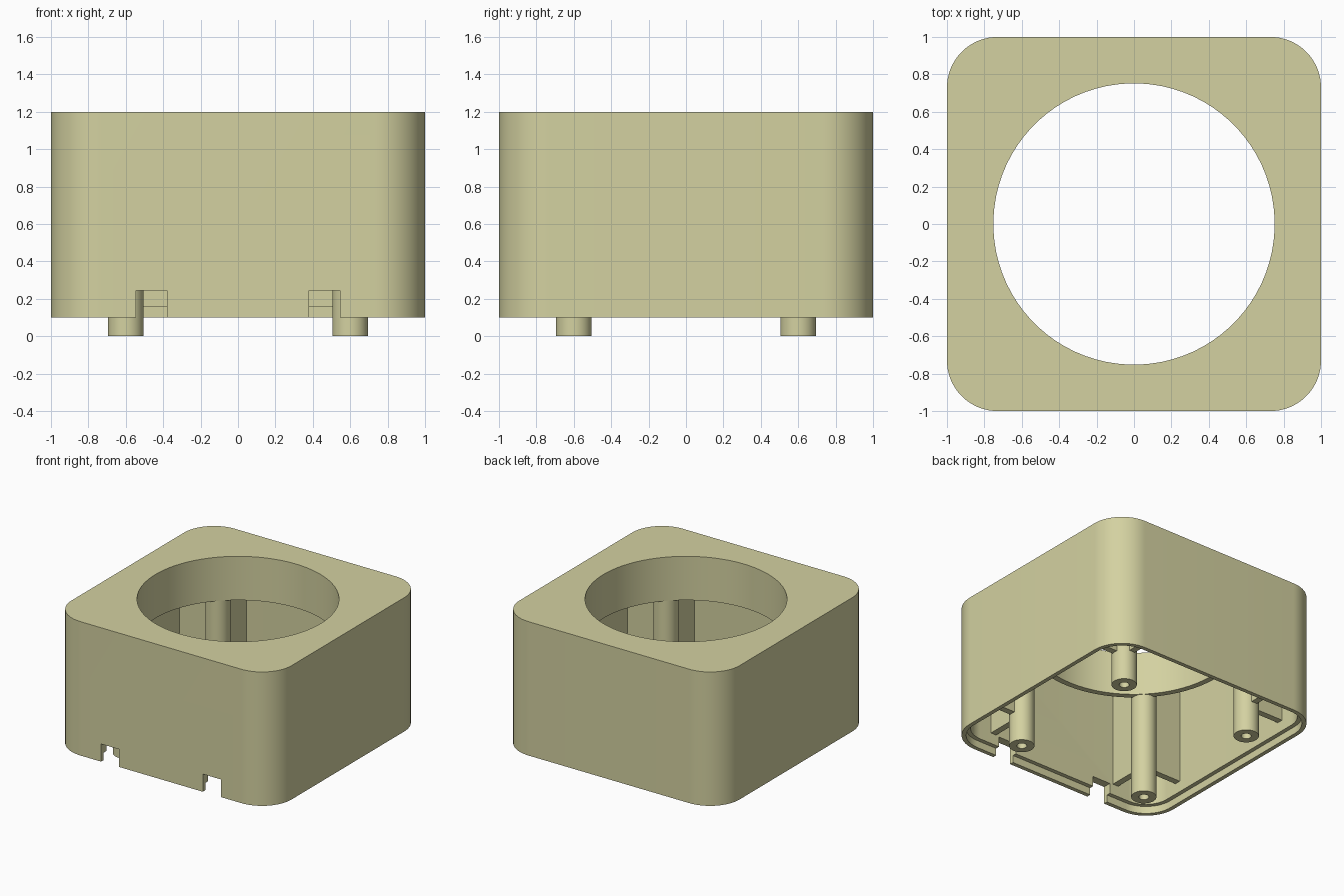
import bpy, bmesh, math

if "Cube" in bpy.data.objects:
    bpy.data.objects.remove(bpy.data.objects["Cube"])

mat = bpy.data.materials.new("pale_khaki")
mat.diffuse_color = (0.655, 0.64, 0.355, 1)
mat.use_nodes = True
mat.node_tree.nodes["Principled BSDF"].inputs["Base Color"].default_value = mat.diffuse_color
Q = 20  # points per quarter turn


def rounded_square(half, r, z):
    pts = []
    for k in range(4):
        mid = math.radians(45 + 90 * k)
        cx = math.copysign(half - r, math.cos(mid))
        cy = math.copysign(half - r, math.sin(mid))
        for i in range(Q):
            a = math.radians(90 * (k + i / (Q - 1)))
            pts.append((cx + r * math.cos(a), cy + r * math.sin(a), z))
    return pts


def circle(r, z):
    return [(r * math.cos(a), r * math.sin(a), z)
            for a in (math.radians(90 * (i + 0.5) / Q) for i in range(4 * Q))]


def loft(name, rings, closed):
    """Skin a stack of rings, joined end to start or capped at both ends."""
    bm = bmesh.new()
    loops = [[bm.verts.new(p) for p in ring] for ring in rings]
    n = len(loops[0])
    pairs = list(zip(loops, loops[1:]))
    if closed:
        pairs.append((loops[-1], loops[0]))
    else:
        bm.faces.new(loops[0])
        bm.faces.new(loops[-1])
    for a, b in pairs:
        for i in range(n):
            j = (i + 1) % n
            bm.faces.new((a[i], a[j], b[j], b[i]))
    return finish(name, bm)


def finish(name, bm):
    bmesh.ops.recalc_face_normals(bm, faces=bm.faces)
    me = bpy.data.meshes.new(name)
    bm.to_mesh(me)
    bm.free()
    me.materials.append(mat)
    ob = bpy.data.objects.new(name, me)
    bpy.context.collection.objects.link(ob)
    return ob


def box(name, x0, x1, y0, y1, z0, z1):
    bm = bmesh.new()
    bmesh.ops.create_cube(bm, size=1)
    for v in bm.verts:
        v.co = ((x0 + x1) / 2 + v.co.x * (x1 - x0),
                (y0 + y1) / 2 + v.co.y * (y1 - y0),
                (z0 + z1) / 2 + v.co.z * (z1 - z0))
    return finish(name, bm)


def smooth(ob):
    bpy.ops.object.select_all(action='DESELECT')
    ob.select_set(True)
    bpy.context.view_layer.objects.active = ob
    bpy.ops.object.shade_smooth_by_angle(angle=math.radians(30))


# Hollow housing with round opening, hanging collar and stepped bottom lip
housing = loft("housing", [
    rounded_square(1.0, 0.27, 0.10),
    rounded_square(1.0, 0.27, 1.20),
    circle(0.752, 1.20),
    circle(0.752, 0.84),
    circle(0.80, 0.84),
    circle(0.80, 1.13),
    rounded_square(0.932, 0.202, 1.13),
    rounded_square(0.932, 0.202, 0.16),
    rounded_square(0.966, 0.236, 0.16),
    rounded_square(0.966, 0.236, 0.10),
], True)

# Two notches in the bottom of the front wall
for s in (-1, 1):
    xa, xb = sorted((s * 0.38, s * 0.545))
    cutter = box("notch_cutter", xa, xb, -1.1, -0.9, 0.0, 0.245)
    cutter.hide_render = True
    cutter.hide_viewport = True
    mod = housing.modifiers.new("notch", 'BOOLEAN')
    mod.operation = 'DIFFERENCE'
    mod.solver = 'EXACT'
    mod.object = cutter
bpy.context.view_layer.update()
cut = bpy.data.meshes.new_from_object(
    housing.evaluated_get(bpy.context.evaluated_depsgraph_get()))
housing.modifiers.clear()
housing.data = cut
for ob in [o for o in bpy.data.objects if o.name.startswith("notch_cutter")]:
    bpy.data.objects.remove(ob)
smooth(housing)

# Bored screw posts, each tied to both neighbouring walls by ribs
for sx in (-1, 1):
    for sy in (-1, 1):
        post = loft("screw_post", [circle(0.038, 0.4), circle(0.038, 0),
                                   circle(0.095, 0), circle(0.095, 1.15)], False)
        post.location = (sx * 0.6, sy * 0.6, 0)
        smooth(post)
        xs = sorted((sx * 0.68, sx * 0.94))
        ys = sorted((sy * 0.68, sy * 0.94))
        box("side_rib", *xs, sy * 0.6 - 0.026, sy * 0.6 + 0.026, 0.25, 1.15)
        box("end_rib", sx * 0.6 - 0.026, sx * 0.6 + 0.026, *ys, 0.25, 1.15)
